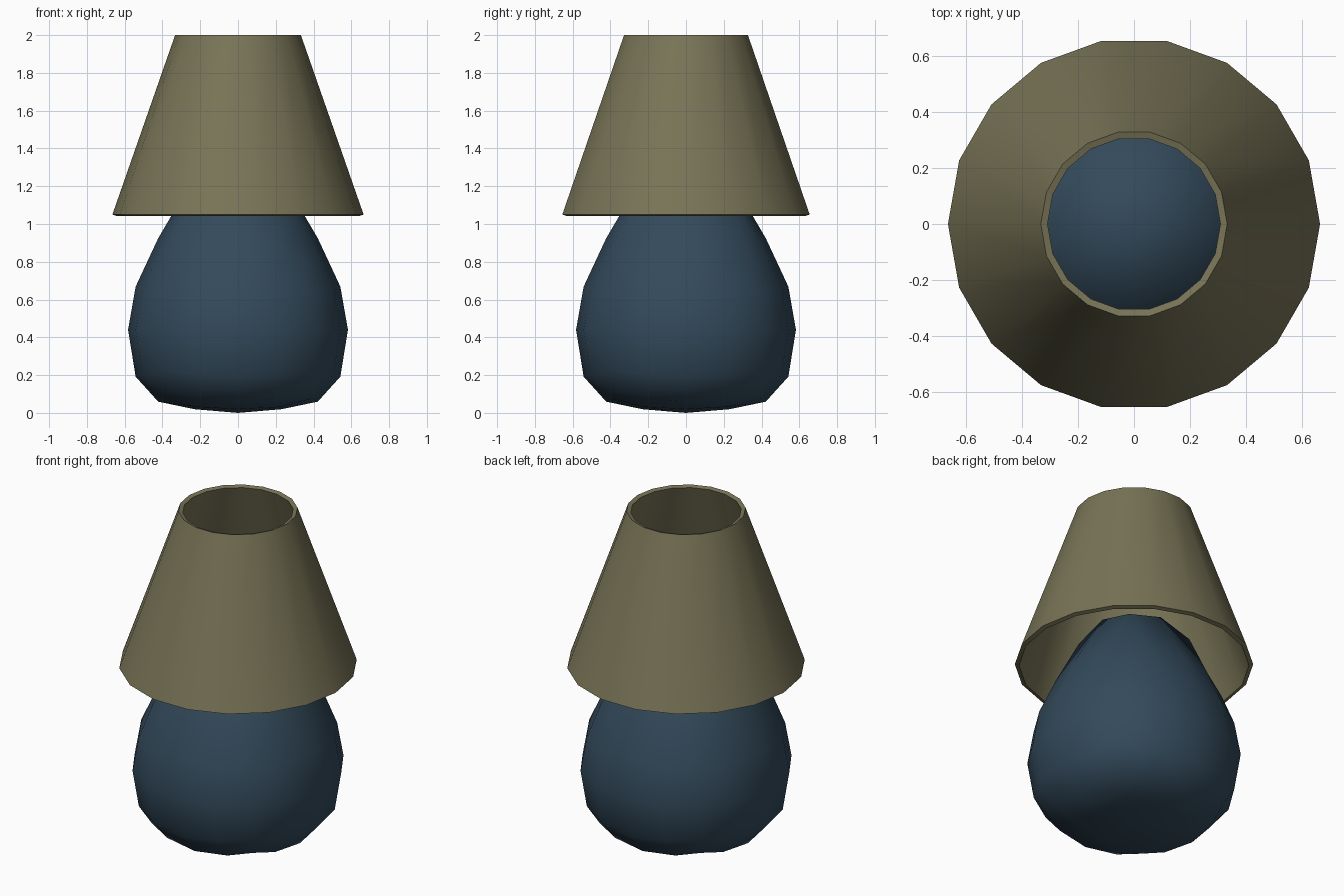
import bpy, bmesh, math

if "Cube" in bpy.data.objects:
    bpy.data.objects.remove(bpy.data.objects["Cube"])


def add_object(name, bm, color, angle):
    mesh = bpy.data.meshes.new(name)
    bm.to_mesh(mesh)
    bm.free()
    obj = bpy.data.objects.new(name, mesh)
    bpy.context.collection.objects.link(obj)
    mat = bpy.data.materials.new(name + "_color")
    mat.diffuse_color = (*color, 1)
    mat.use_nodes = True
    mat.node_tree.nodes["Principled BSDF"].inputs["Base Color"].default_value = mat.diffuse_color
    mesh.materials.append(mat)
    bpy.ops.object.select_all(action='DESELECT')
    obj.select_set(True)
    bpy.context.view_layer.objects.active = obj
    return obj


def remap(s, knots):
    for (a, za), (b, zb) in zip(knots, knots[1:]):
        if s <= b:
            return za + (zb - za) * (s - a) / (b - a)
    return knots[-1][1]


# lamp base: rounded cube, flattened below and drawn out at the top
bm = bmesh.new()
bmesh.ops.create_cube(bm, size=2)
base = add_object("lamp_base", bm, (0.033, 0.068, 0.105), 180)
sub = base.modifiers.new("round", 'SUBSURF')
sub.levels = sub.render_levels = 2
bpy.ops.object.modifier_apply(modifier="round")
half = max(v.co.x for v in base.data.vertices)
KNOTS = [(-1, 0), (-0.93, 0.02), (-0.724, 0.06), (-0.4, 0.19), (0, 0.44),
         (0.4, 0.67), (0.724, 0.92), (0.85, 1.18), (0.93, 1.25), (1, 1.30)]
for v in base.data.vertices:
    x, y, z = v.co / half
    v.co = (x * 0.582, y * 0.582, remap(z, KNOTS))
bpy.ops.object.shade_smooth()

# open conical shade with wall thickness
SIDES = 18
PROFILE = [(0.665, 1.05), (0.333, 2.0), (0.309, 1.992), (0.641, 1.042)]
bm = bmesh.new()
rings = [[bm.verts.new((r * math.cos(2 * math.pi * i / SIDES),
                        r * math.sin(2 * math.pi * i / SIDES), z))
          for i in range(SIDES)] for r, z in PROFILE]
for a, b in zip(rings, rings[1:] + rings[:1]):
    for i in range(SIDES):
        j = (i + 1) % SIDES
        bm.faces.new((a[i], a[j], b[j], b[i]))
shade = add_object("lamp_shade", bm, (0.19, 0.175, 0.095), 40)
bpy.ops.object.shade_smooth_by_angle(angle=math.radians(40))
